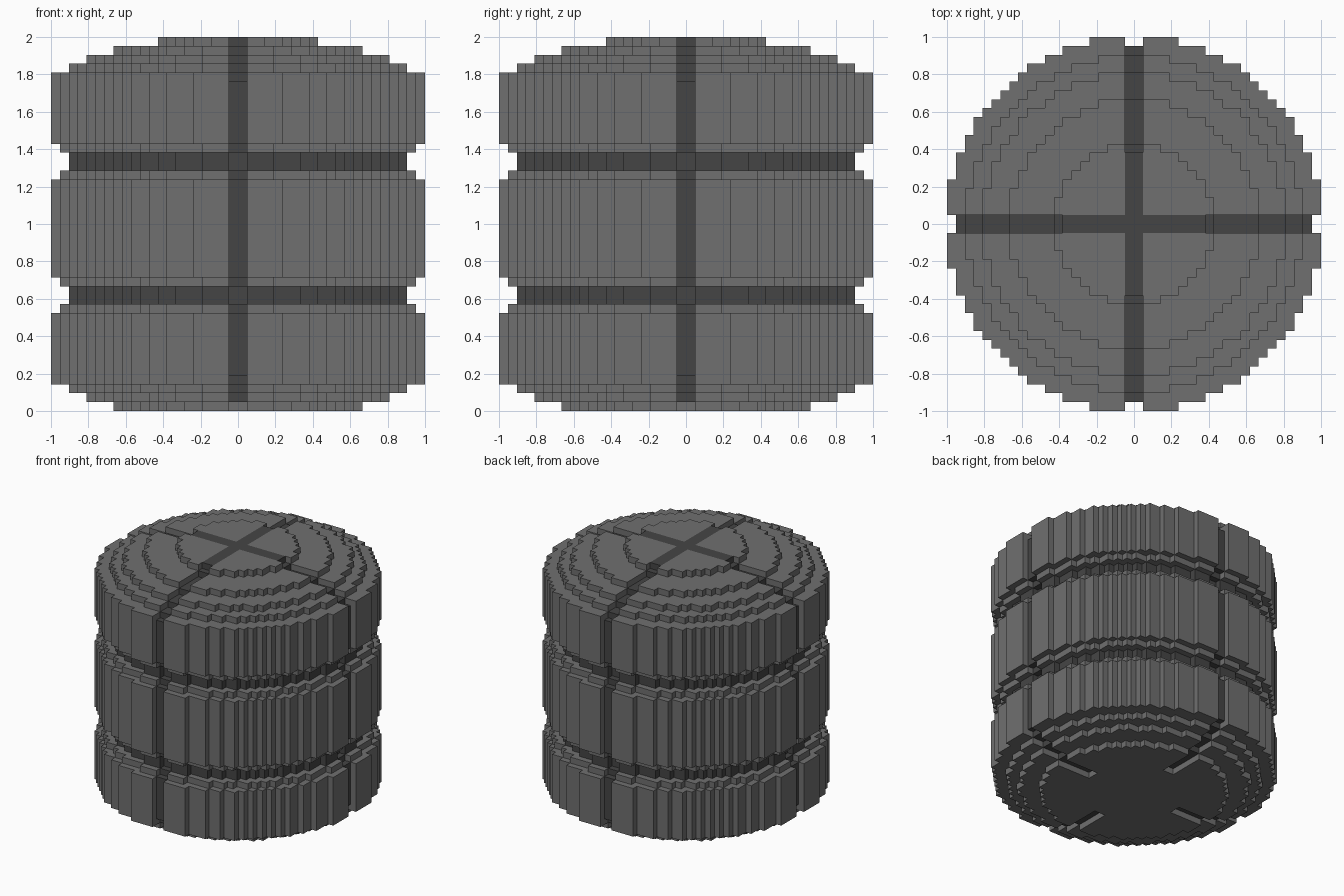
import bpy
import bmesh
import math

cube = bpy.data.objects.get("Cube")
if cube:
    bpy.data.objects.remove(cube, do_unlink=True)

N = 42            # cells along each side
CELL = 2.0 / N

# Radius of each layer in cells, bottom to top: (radius, number of layers)
PROFILE = [(14, 1), (17, 1), (19, 1), (21, 8), (20, 1), (19, 2), (20, 1), (21, 11),
           (20, 1), (19, 2), (20, 1), (21, 8), (19, 1), (17, 1), (14, 1), (9, 1)]
RADII = [r for r, count in PROFILE for _ in range(count)]
SEAM_LAYERS = (12, 13, 27, 28)
HUB_RADIUS = 8    # the cross is flush with both ends inside this radius


def make_material(name, value):
    mat = bpy.data.materials.new(name)
    colour = (value, value, value, 1.0)
    mat.diffuse_color = colour
    mat.use_nodes = True
    bsdf = next(n for n in mat.node_tree.nodes if n.type == 'BSDF_PRINCIPLED')
    bsdf.inputs["Base Color"].default_value = colour
    bsdf.inputs["Roughness"].default_value = 0.8
    return mat


grey = make_material("mid grey", 0.16)
dark = make_material("dark grey", 0.06)


def cross_radius(k):
    """Radius of the recessed cross, sunk one cell below the outer skin."""
    if k in (0, N - 1):
        return HUB_RADIUS
    return min(RADII[k] - 1, RADII[k - 1], RADII[k + 1])


def part_at(i, j, k):
    """Name of the part that fills a cell, or None if the cell is empty."""
    x, y = i + 0.5 - N / 2, j + 0.5 - N / 2
    in_cross = min(abs(x), abs(y)) < 1
    if math.hypot(x, y) > (cross_radius(k) if in_cross else RADII[k]):
        return None
    if in_cross and k > 0:
        return "recessed_cross"
    if k in SEAM_LAYERS:
        return "lower_seam" if k < 20 else "upper_seam"
    return "lower_drum" if k < 12 else "middle_drum" if k < 27 else "upper_drum"


# Sort the filled cells into parts
cells = {}
for k in range(N):
    for j in range(N):
        for i in range(N):
            part = part_at(i, j, k)
            if part:
                cells[i, j, k] = part


def build_part(name, mat):
    """Mesh the open sides of a part's cells and merge them into flat faces."""
    bm = bmesh.new()
    verts = {}

    def vert(p):
        if p not in verts:
            verts[p] = bm.verts.new(((p[0] - N / 2) * CELL, (p[1] - N / 2) * CELL, p[2] * CELL))
        return verts[p]

    for cell, part in cells.items():
        if part != name:
            continue
        for axis in range(3):
            u, v = (axis + 1) % 3, (axis + 2) % 3
            for side in (0, 1):
                neighbour = list(cell)
                neighbour[axis] += 2 * side - 1
                if tuple(neighbour) in cells:
                    continue
                corners = []
                for du, dv in ((0, 0), (1, 0), (1, 1), (0, 1)):
                    p = list(cell)
                    p[axis] += side
                    p[u] += du
                    p[v] += dv
                    corners.append(vert(tuple(p)))
                bm.faces.new(corners if side else corners[::-1])

    bmesh.ops.dissolve_limit(bm, angle_limit=math.radians(1), verts=bm.verts[:],
                             edges=bm.edges[:], use_dissolve_boundaries=False)
    bmesh.ops.triangulate(bm, faces=[f for f in bm.faces if len(f.verts) > 4])
    mesh = bpy.data.meshes.new(name)
    bm.to_mesh(mesh)
    bm.free()
    mesh.materials.append(mat)
    bpy.context.collection.objects.link(bpy.data.objects.new(name, mesh))


# Three grey drums
for drum in ("lower_drum", "middle_drum", "upper_drum"):
    build_part(drum, grey)

# Dark seams between the drums and the cross that runs over the whole body
for seam in ("lower_seam", "upper_seam", "recessed_cross"):
    build_part(seam, dark)
